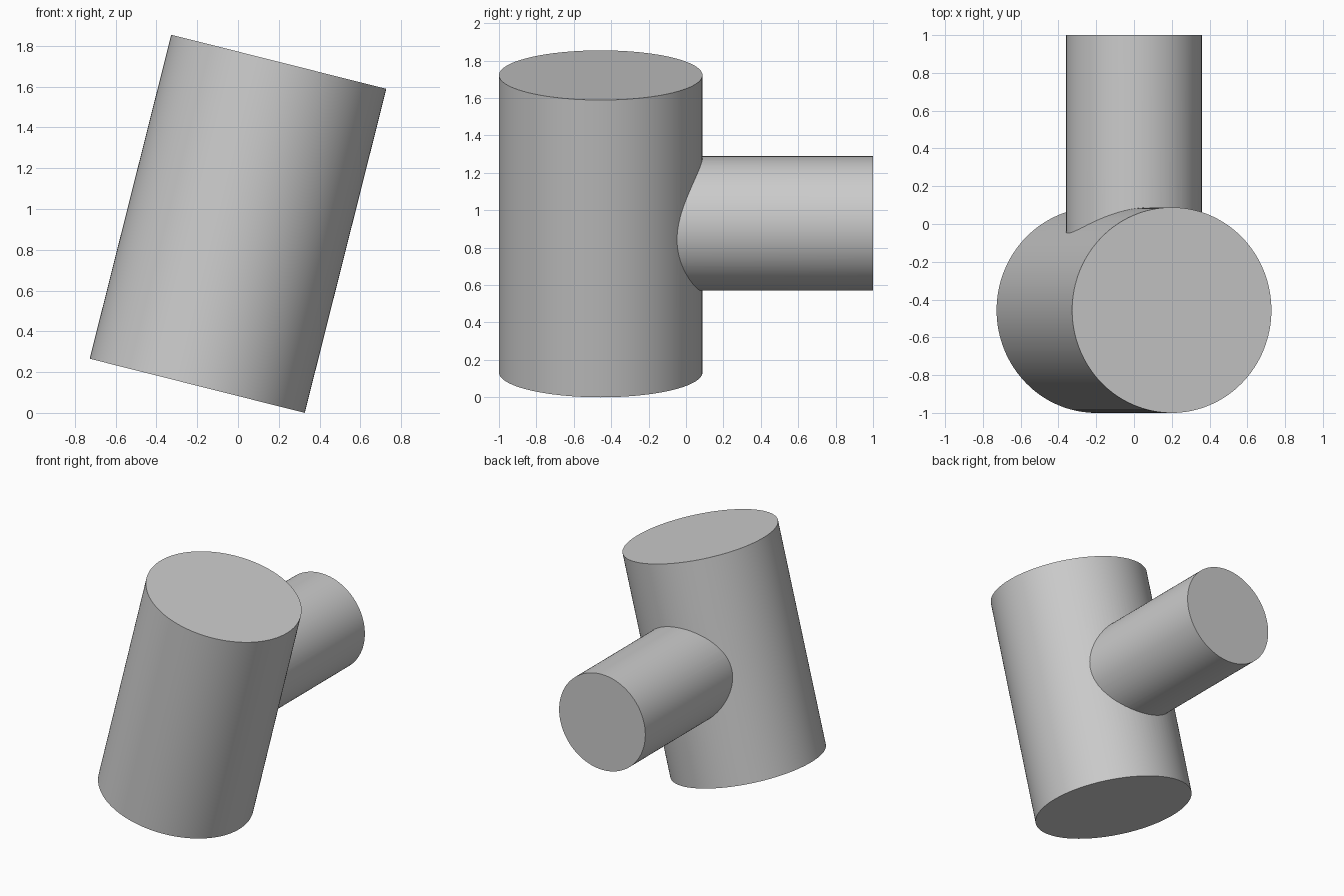
import bpy
from math import pi, atan2
from mathutils import Vector

cube = bpy.data.objects.get("Cube")
if cube:
    bpy.data.objects.remove(cube, do_unlink=True)

# Plain grey material
grey = bpy.data.materials.new("plain_grey")
grey.use_nodes = True
colour = (0.6, 0.6, 0.6, 1)
grey.diffuse_color = colour
grey.node_tree.nodes["Principled BSDF"].inputs["Base Color"].default_value = colour


def cylinder_between(name, start, end, radius):
    """Capped cylinder running from start to end."""
    start, end = Vector(start), Vector(end)
    axis = end - start
    bpy.ops.mesh.primitive_cylinder_add(vertices=128, radius=radius, depth=axis.length,
                                        location=(start + end) / 2)
    obj = bpy.context.object
    obj.name = name
    obj.rotation_euler = axis.to_track_quat("Z", "Y").to_euler()
    obj.data.materials.append(grey)
    return obj


# Side branch, starting on the axis of the main body
branch = cylinder_between("side_branch", (0, -0.456, 0.93), (0, 1, 0.93), 0.36)

# Leaning main body
body = cylinder_between("leaning_body", (-0.2, -0.456, 0.133), (0.2, -0.456, 1.722), 0.544)

# Join both into one closed solid
union = body.modifiers.new("join_branch", "BOOLEAN")
union.operation = "UNION"
union.solver = "EXACT"
union.object = branch
bpy.ops.object.modifier_apply(modifier=union.name)
bpy.data.objects.remove(branch, do_unlink=True)

# Smooth sides with crisp rims and a crisp joint
bpy.ops.object.shade_smooth_by_angle(angle=pi / 9)
